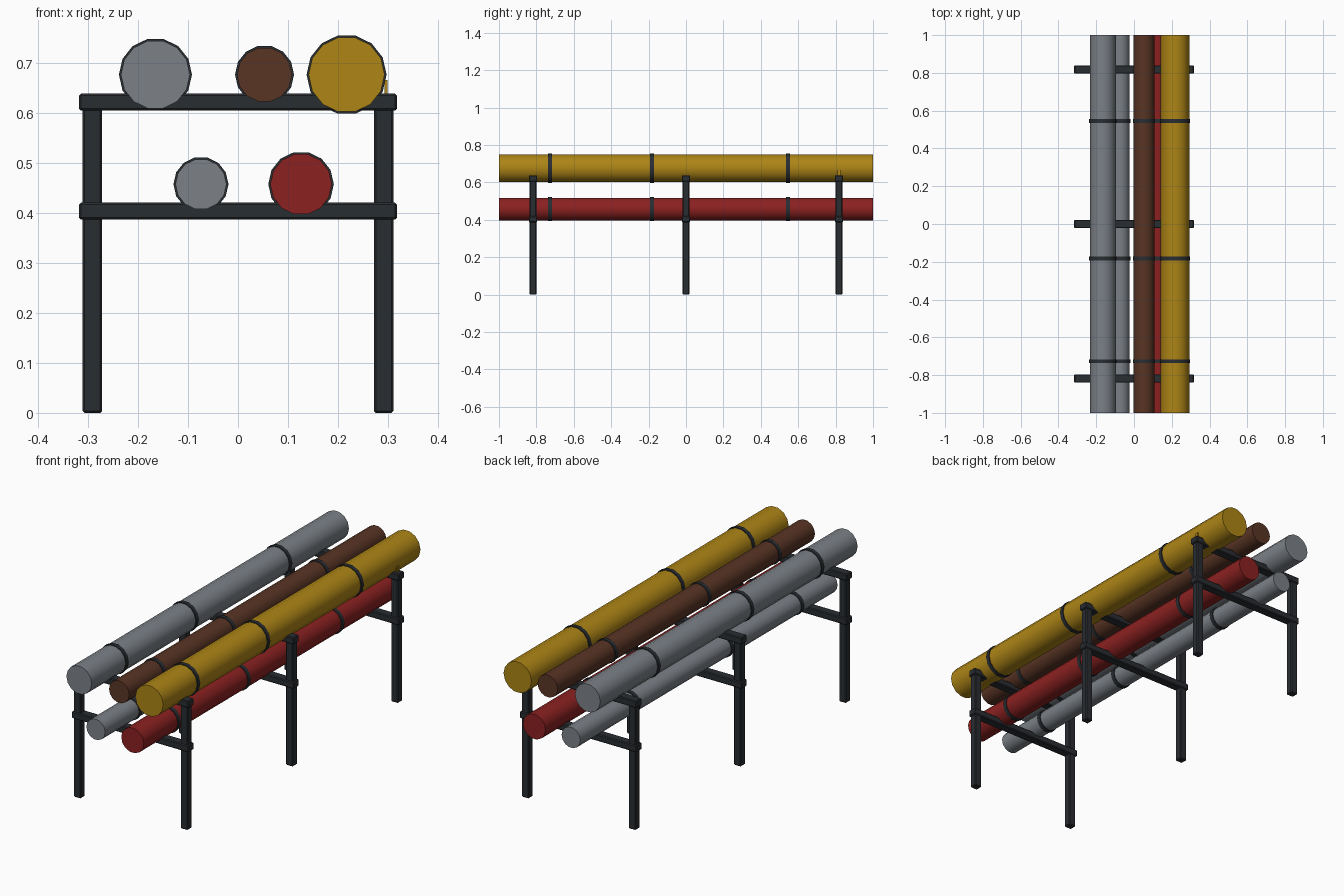
import bpy
from math import pi

if "Cube" in bpy.data.objects:
    bpy.data.objects.remove(bpy.data.objects["Cube"])


def material(name, rgb):
    m = bpy.data.materials.new(name)
    m.diffuse_color = (*rgb, 1)
    m.use_nodes = True
    m.node_tree.nodes["Principled BSDF"].inputs["Base Color"].default_value = m.diffuse_color
    return m


STEEL = material("dark_steel", (0.022, 0.026, 0.031))
GREY = material("grey", (0.20, 0.22, 0.245))
BROWN = material("brown", (0.10, 0.035, 0.018))
GOLD = material("gold", (0.42, 0.235, 0.008))
RED = material("red", (0.26, 0.015, 0.015))


def box(name, center, size, mat, bevel=0.004):
    bpy.ops.mesh.primitive_cube_add(size=1, location=center)
    ob = bpy.context.object
    ob.name = name
    ob.scale = size
    bpy.ops.object.transform_apply(location=False, rotation=False, scale=True)
    ob.data.materials.append(mat)
    if bevel:
        mod = ob.modifiers.new("bevel", "BEVEL")
        mod.width = bevel
        mod.segments = 1
    return ob


def rod(name, x, y, z, radius, length, mat, sides=14):
    # cylinder along y, with a vertex pointing sideways
    bpy.ops.mesh.primitive_cylinder_add(vertices=sides, radius=radius, depth=length,
                                        location=(x, y, z), rotation=(pi / 2, pi / 2, 0))
    ob = bpy.context.object
    ob.name = name
    ob.data.materials.append(mat)
    bpy.ops.object.shade_smooth_by_angle(angle=pi / 5)


# three trestle frames: two posts and two crossbeams each
for label, y in (("front", -0.818), ("middle", 0), ("back", 0.818)):
    for side, x in (("left", -0.291), ("right", 0.291)):
        box(f"{label}_{side}_post", (x, y, 0.31), (0.039, 0.036, 0.62), STEEL)
    for level, z in (("lower", 0.403), ("upper", 0.621)):
        box(f"{label}_{level}_crossbeam", (0, y, z), (0.635, 0.044, 0.034), STEEL)

# pipes with three clamp bands each
for name, x, z, r, mat in (
        ("upper_grey", -0.165, 0.676, 0.069, GREY),
        ("upper_brown", 0.053, 0.676, 0.055, BROWN),
        ("upper_gold", 0.217, 0.676, 0.076, GOLD),
        ("lower_grey", -0.074, 0.457, 0.051, GREY),
        ("lower_red", 0.126, 0.457, 0.0615, RED)):
    rod(name + "_pipe", x, 0, z, r, 2, mat)
    for i, y in enumerate((-0.727, -0.182, 0.545)):
        rod(f"{name}_band_{i + 1}", x, y, z, r + 0.004, 0.02, STEEL)

# small tag on the end of the back crossbeam
box("beam_tag", (0.296, 0.818, 0.65), (0.006, 0.016, 0.03), GOLD, 0)
